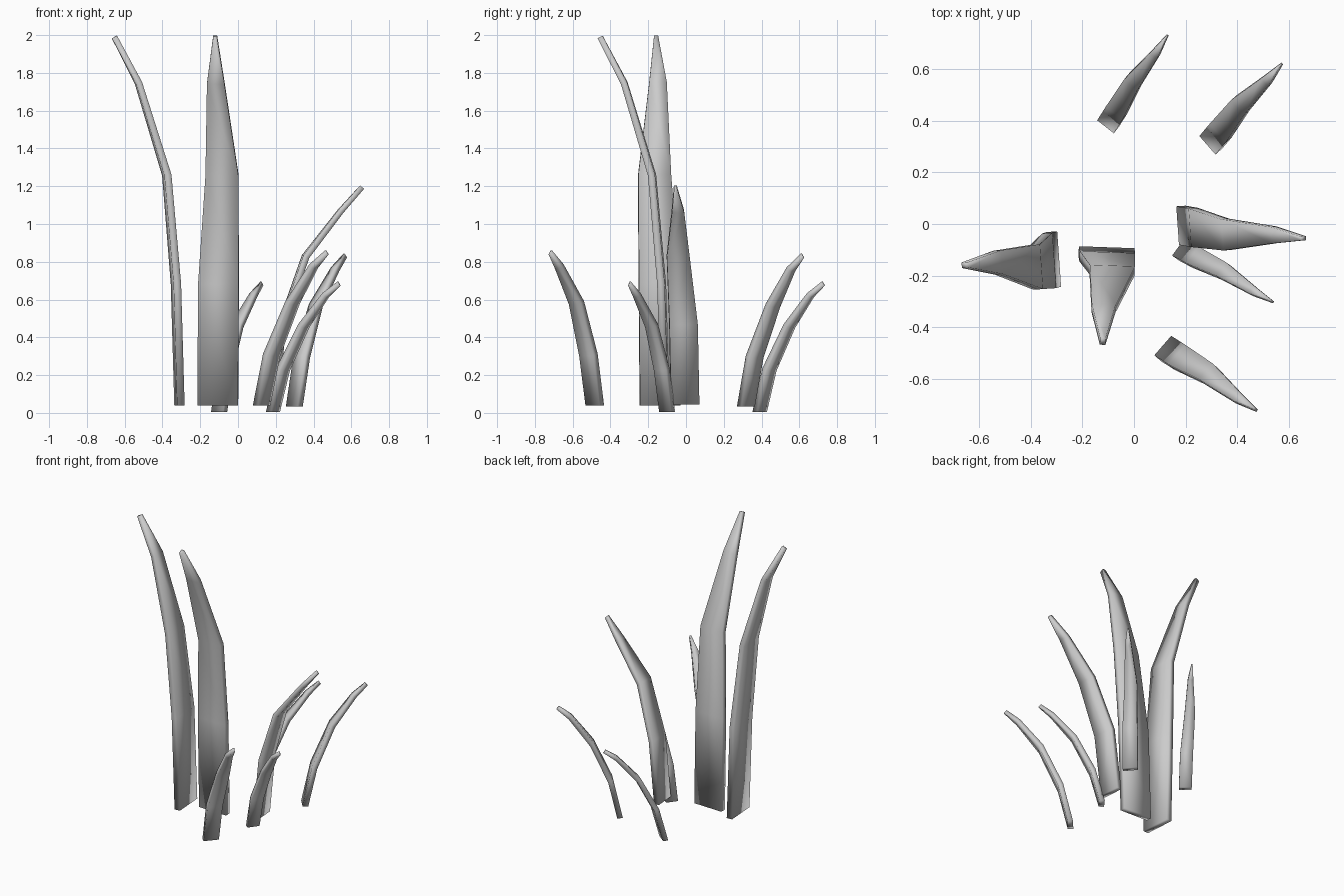
import bpy, bmesh, math
from mathutils import Vector

cube = bpy.data.objects.get("Cube")
if cube:
    bpy.data.objects.remove(cube, do_unlink=True)

grey = bpy.data.materials.new("leaf_grey")
grey.use_nodes = True
grey.diffuse_color = (0.6, 0.6, 0.6, 1)
grey.node_tree.nodes["Principled BSDF"].inputs["Base Color"].default_value = (0.6, 0.6, 0.6, 1)

# Bend curves: (share of lean, share of height) at each ring
TALL = [(0, 0), (0.055, 0.33), (0.2, 0.625), (0.63, 0.875), (1, 1)]
MID = [(0, 0), (0.1, 0.37), (0.36, 0.68), (0.76, 0.89), (1, 1)]
SMALL = [(0, 0), (0.15, 0.33), (0.45, 0.67), (0.8, 0.91), (1, 1)]

# Blade outline: one side stays straight, the other tapers early
STRAIGHT = [0.5, 0.52, 0.52, 0.2, 0.04]
TAPERED = [0.5, 0.48, 0.29, 0.23, 0.06]
THICK = [1, 1, 0.95, 0.85, 0.75]


def blade(name, base, yaw, curve, lean, height, width, thick, sway=0, flip=1):
    """Loft a flat four-sided blade along a bent path; sway shifts the tip sideways."""
    a = math.radians(yaw)
    ahead = Vector((math.cos(a), math.sin(a), 0))
    side = Vector((-ahead.y, ahead.x, 0))
    up = Vector((0, 0, 1))
    path = [Vector(base) + ahead * lean * u + side * sway * u + up * height * v
            for u, v in curve]
    bm = bmesh.new()
    rings = []
    for i, p in enumerate(path):
        # rings stand square to the path, the foot is cut level
        if i == 0:
            normal = ahead
        else:
            t = path[min(i + 1, len(path) - 1)] - path[i - 1]
            normal = side.cross(t).normalized()
        out = normal * thick * THICK[i] / 2
        s = side * width * flip
        l, r = s * STRAIGHT[i], -s * TAPERED[i]
        rings.append([bm.verts.new(p + q) for q in (l + out, r + out, r - out, l - out)])
    for lo, hi in zip(rings, rings[1:]):
        for k in range(4):
            n = (k + 1) % 4
            bm.faces.new((lo[k], lo[n], hi[n], hi[k]))
    bm.faces.new(rings[0])
    bm.faces.new(rings[-1])
    bmesh.ops.recalc_face_normals(bm, faces=bm.faces)
    for f in bm.faces:
        f.smooth = True
    mesh = bpy.data.meshes.new(name)
    bm.to_mesh(mesh)
    bm.free()
    mesh.materials.append(grey)
    bpy.context.collection.objects.link(bpy.data.objects.new(name, mesh))


# Tall and middle blades
blade("tall_blade_right", (-0.31, -0.137, 0.04), 184, TALL, 0.345, 1.95, 0.215, 0.04)
blade("tall_blade_front", (-0.107, -0.11, 0.04), 268, TALL, 0.345, 1.95, 0.215, 0.04)
blade("middle_blade", (0.187, -0.005, 0.045), 4, MID, 0.465, 1.15, 0.15, 0.036, -0.085, -1)

# Small outer blades
blade("small_blade_front", (0.125, -0.483, 0.04), -41, SMALL, 0.415, 0.81, 0.1, 0.036, 0.05)
blade("small_blade_left", (0.185, -0.1, 0.005), -36, SMALL, 0.4, 0.68, 0.08, 0.034, 0.045)
blade("small_blade_back_left", (0.298, 0.317, 0.033), 41, SMALL, 0.4, 0.8, 0.095, 0.036, 0.05)
blade("small_blade_back", (-0.1, 0.39, 0.005), 52, SMALL, 0.405, 0.68, 0.082, 0.034, 0.03)
